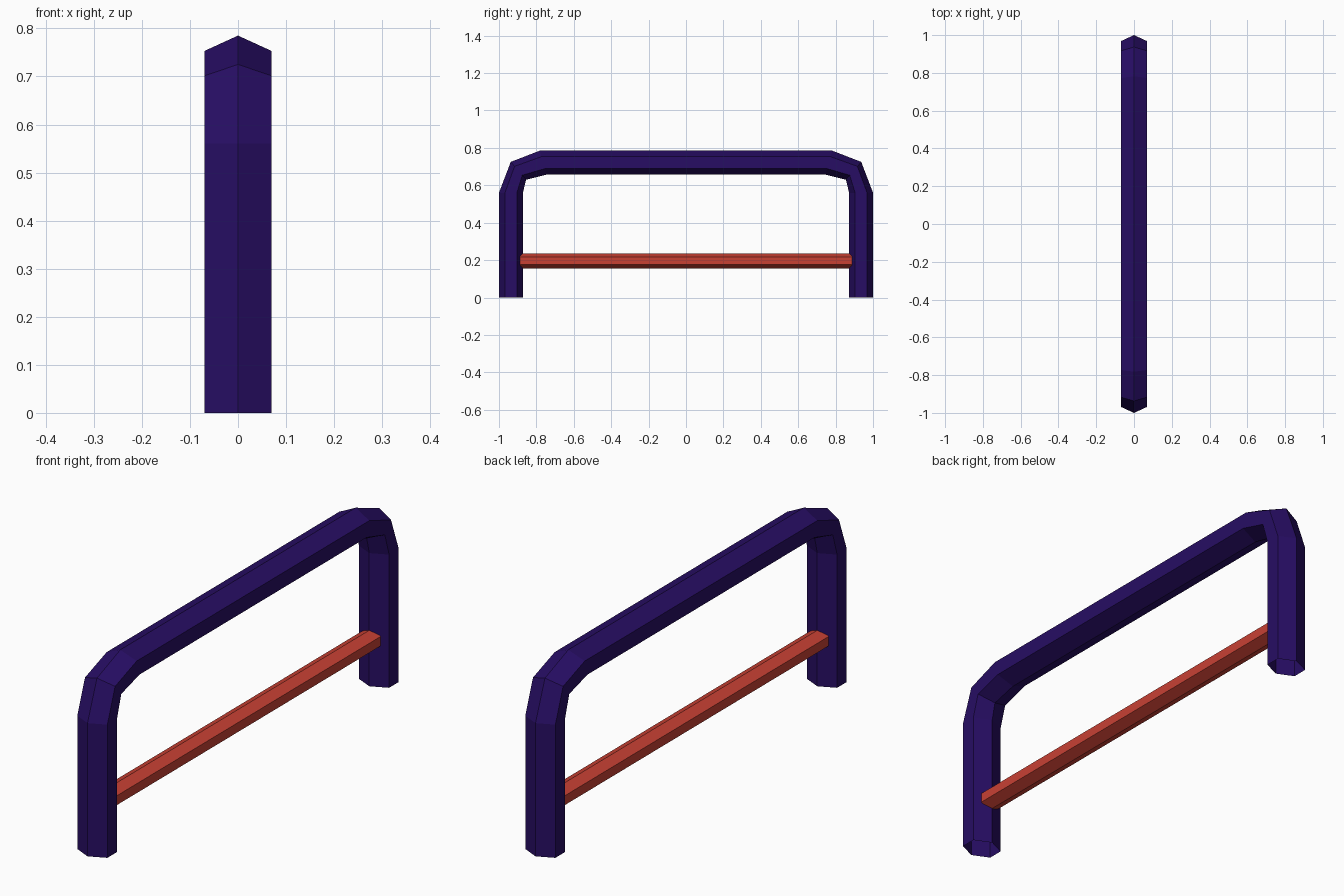
import bpy, bmesh
from mathutils import Vector

if "Cube" in bpy.data.objects:
    bpy.data.objects.remove(bpy.data.objects["Cube"])


def material(name, rgb):
    m = bpy.data.materials.new(name)
    m.diffuse_color = (*rgb, 1)
    m.use_nodes = True
    m.node_tree.nodes["Principled BSDF"].inputs["Base Color"].default_value = m.diffuse_color
    return m


purple = material("deep purple", (0.020, 0.004, 0.125))
red = material("brick red", (0.58, 0.052, 0.034))


def hex_tube(name, rings, half_width, mat, capped):
    """Six-sided tube; each ring is an (outer, inner) pair of (y, z) ridge points."""
    bm = bmesh.new()
    loops = []
    for outer, inner in rings:
        o, i = Vector((0, *outer)), Vector((0, *inner))
        section = [(0, 0), (1, .25), (1, .75), (0, 1), (-1, .75), (-1, .25)]
        loops.append([bm.verts.new(o.lerp(i, t) + Vector((s * half_width, 0, 0)))
                      for s, t in section])
    for a, b in zip(loops, loops[1:]):
        for k in range(6):
            n = (k + 1) % 6
            bm.faces.new((a[k], a[n], b[n], b[k]))
    if capped:
        bm.faces.new(loops[0])
        bm.faces.new(loops[-1])
    bmesh.ops.recalc_face_normals(bm, faces=bm.faces)
    # an open tube needs its outward direction checked
    bm.faces.ensure_lookup_table()
    centre = sum((v.co for v in loops[0]), Vector()) / 6
    f = bm.faces[0]
    if f.normal.dot(f.calc_center_median() - centre) < 0:
        bmesh.ops.reverse_faces(bm, faces=bm.faces)
    me = bpy.data.meshes.new(name)
    bm.to_mesh(me)
    bm.free()
    me.materials.append(mat)
    ob = bpy.data.objects.new(name, me)
    bpy.context.collection.objects.link(ob)
    return ob


# Bent frame: one half of the hoop, mirrored to the other leg
half = [((1.0, 0), (0.872, 0)),
        ((1.0, 0.56), (0.872, 0.56)),
        ((0.937, 0.725), (0.855, 0.63)),
        ((0.782, 0.785), (0.745, 0.657))]
other = [((-o[0], o[1]), (-i[0], i[1])) for o, i in reversed(half)]
hex_tube("bent_frame", half + other, 0.07, purple, False)

# Lower cross bar
hex_tube("cross_bar", [((y, 0.235), (y, 0.156)) for y in (-0.887, 0.887)],
         0.043, red, True)
